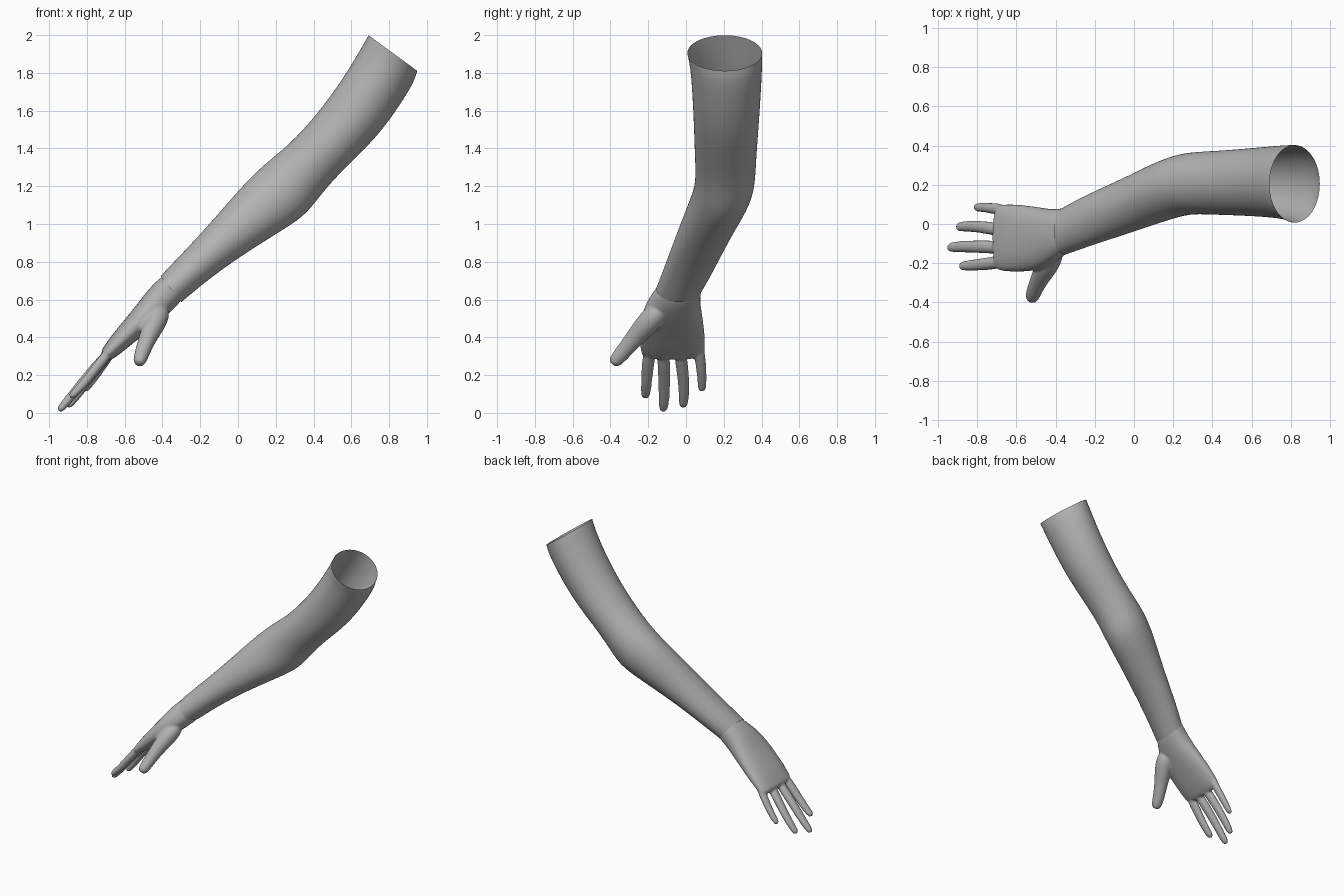
import bpy, bmesh, math
from mathutils import Vector

if "Cube" in bpy.data.objects:
    bpy.data.objects.remove(bpy.data.objects["Cube"], do_unlink=True)

grey = bpy.data.materials.new("Plain grey")
grey.use_nodes = True
grey.diffuse_color = (0.45, 0.45, 0.45, 1)
bsdf = grey.node_tree.nodes["Principled BSDF"]
bsdf.inputs["Base Color"].default_value = (0.45, 0.45, 0.45, 1)
bsdf.inputs["Roughness"].default_value = 0.7


def loft(bm, rings, sides, power=1.0, capped=False):
    """Skin a run of elliptical rings given as (centre, half axis a, half axis b)."""
    loops = []
    for c, a, b in rings:
        loop = []
        for i in range(sides):
            t = 2 * math.pi * i / sides
            ca, sb = math.cos(t), math.sin(t)
            ca = math.copysign(abs(ca) ** power, ca)
            sb = math.copysign(abs(sb) ** power, sb)
            loop.append(bm.verts.new(c + a * ca + b * sb))
        loops.append(loop)
    faces = []
    for l0, l1 in zip(loops, loops[1:]):
        for i in range(sides):
            j = (i + 1) % sides
            faces.append(bm.faces.new((l0[i], l0[j], l1[j], l1[i])))
    if capped:
        faces.append(bm.faces.new(loops[0][::-1]))
        faces.append(bm.faces.new(loops[-1]))
    bmesh.ops.recalc_face_normals(bm, faces=faces)


def section(ux, uz, lx, lz, y0, y1):
    """Ring from its upper and lower profile points and its width in y."""
    up, low = Vector((ux, 0, uz)), Vector((lx, 0, lz))
    c = (up + low) / 2 + Vector((0, (y0 + y1) / 2, 0))
    return c, (up - low) / 2, Vector((0, (y1 - y0) / 2, 0))


def digit(bm, points, radii, flat):
    """Closed tapering tube with a rounded tip."""
    pts = [Vector(p) for p in points]
    rad = list(radii)
    pts.insert(-1, pts[-2].lerp(pts[-1], 0.75))
    rad.insert(-1, rad[-2] * 0.9)
    rings = []
    for i, p in enumerate(pts):
        t = (pts[min(i + 1, len(pts) - 1)] - pts[max(i - 1, 0)]).normalized()
        a = t.cross(Vector((0, 1, 0))).normalized()
        b = a.cross(t).normalized()
        if i == len(pts) - 1:
            p = p + t * 0.008
        rings.append((p, a * rad[i] * flat, b * rad[i]))
    loft(bm, rings, 12, capped=True)


def make(name, bm):
    me = bpy.data.meshes.new(name)
    bm.to_mesh(me)
    bm.free()
    for p in me.polygons:
        p.use_smooth = True
    me.materials.append(grey)
    ob = bpy.data.objects.new(name, me)
    bpy.context.collection.objects.link(ob)
    return ob


def subdivide(ob, levels):
    m = ob.modifiers.new("Subdivision", "SUBSURF")
    m.levels = m.render_levels = levels


# Arm: open sleeve of skin from the upper arm to the wrist
bm = bmesh.new()
arm_rings = [
    (0.69, 2.00, 0.95, 1.81, 0.005, 0.405),
    (0.65, 1.93, 0.935, 1.755, 0.02, 0.405),
    (0.58, 1.81, 0.87, 1.645, 0.03, 0.40),
    (0.45, 1.62, 0.74, 1.46, 0.04, 0.388),
    (0.30, 1.45, 0.57, 1.30, 0.045, 0.375),
    (0.20, 1.365, 0.45, 1.17, 0.05, 0.37),
    (0.12, 1.30, 0.365, 1.05, 0.043, 0.36),
    (0.02, 1.20, 0.25, 0.975, 0.01, 0.32),
    (-0.10, 1.06, 0.08, 0.87, -0.04, 0.25),
    (-0.22, 0.925, -0.07, 0.77, -0.085, 0.19),
    (-0.33, 0.81, -0.20, 0.67, -0.125, 0.135),
    (-0.41, 0.725, -0.30, 0.585, -0.158, 0.085),
]
loft(bm, [section(*r) for r in arm_rings], 24)
arm = make("arm", bm)
subdivide(arm, 2)

# Hand: palm, fingers and thumb fused into one skin
bm = bmesh.new()
palm_rings = [
    (-0.365, 0.745, -0.27, 0.64, -0.12, 0.09),
    (-0.415, 0.715, -0.31, 0.58, -0.155, 0.08),
    (-0.475, 0.655, -0.36, 0.53, -0.20, 0.075),
    (-0.53, 0.58, -0.43, 0.47, -0.235, 0.085),
    (-0.60, 0.495, -0.51, 0.405, -0.245, 0.097),
    (-0.67, 0.41, -0.595, 0.335, -0.245, 0.103),
    (-0.715, 0.345, -0.66, 0.285, -0.24, 0.10),
    (-0.73, 0.32, -0.69, 0.275, -0.225, 0.085),
]
loft(bm, [section(*r) for r in palm_rings], 24, power=0.85, capped=True)

fingers = [
    [(-0.66, -0.19, 0.35), (-0.76, -0.205, 0.225), (-0.82, -0.21, 0.15), (-0.885, -0.215, 0.085)],
    [(-0.66, -0.12, 0.345), (-0.80, -0.115, 0.19), (-0.88, -0.115, 0.09), (-0.945, -0.12, 0.015)],
    [(-0.66, -0.035, 0.345), (-0.77, -0.015, 0.205), (-0.84, -0.01, 0.11), (-0.90, -0.015, 0.035)],
    [(-0.64, 0.065, 0.37), (-0.72, 0.08, 0.245), (-0.765, 0.085, 0.18), (-0.81, 0.085, 0.12)],
]
for path, size in zip(fingers, (1.0, 1.02, 1.0, 0.88)):
    digit(bm, path, [r * size for r in (0.038, 0.033, 0.030, 0.019)], 0.82)

digit(bm, [(-0.40, -0.12, 0.56), (-0.435, -0.195, 0.485), (-0.475, -0.265, 0.405),
           (-0.505, -0.33, 0.325), (-0.525, -0.385, 0.262)],
      (0.055, 0.068, 0.052, 0.044, 0.026), 0.95)

hand = make("hand", bm)
subdivide(hand, 2)
remesh = hand.modifiers.new("Fuse", "REMESH")
remesh.mode = "VOXEL"
remesh.voxel_size = 0.008
remesh.use_smooth_shade = True
smooth = hand.modifiers.new("Soften", "SMOOTH")
smooth.factor = 0.5
smooth.iterations = 5
